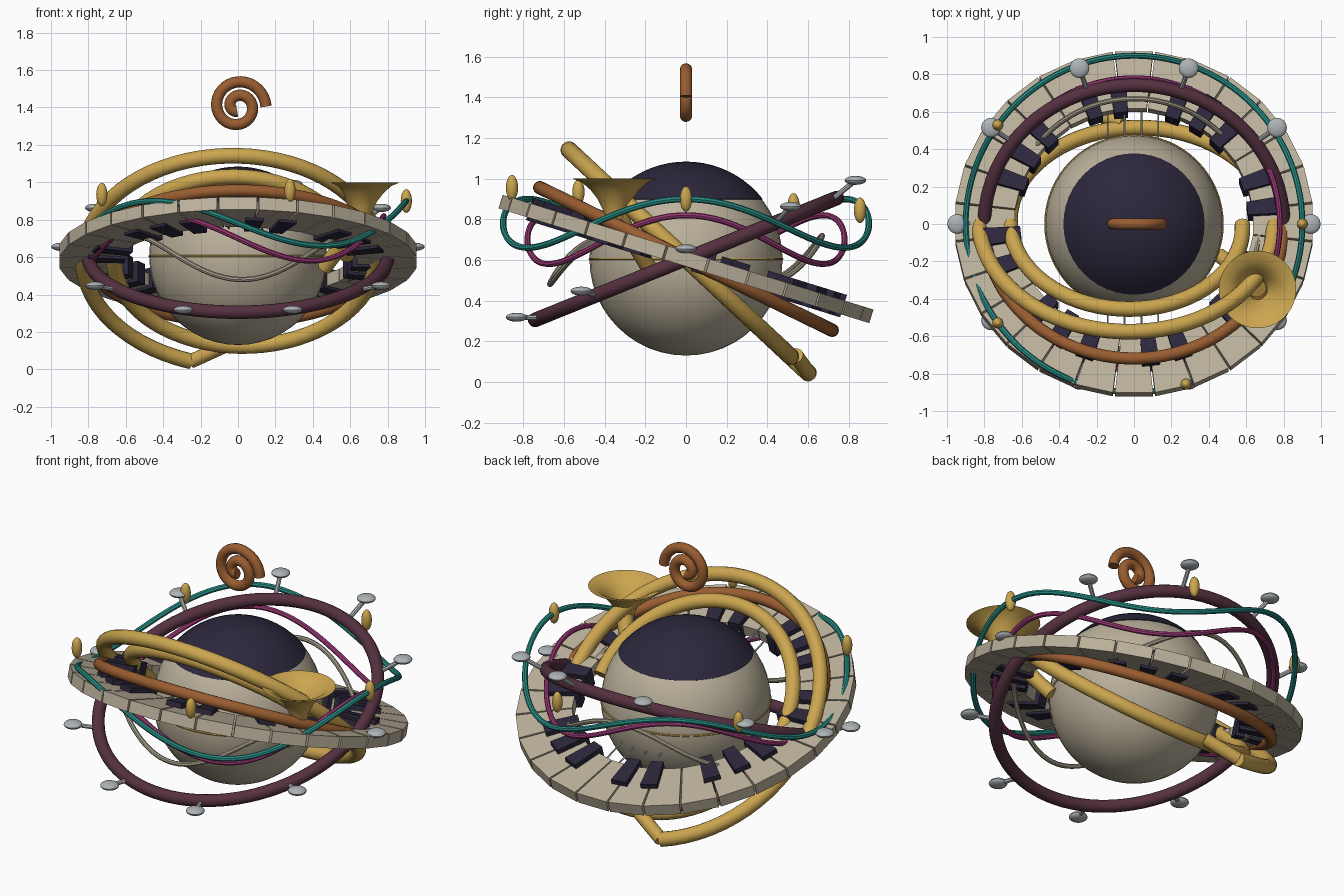
import bpy, bmesh
from math import sin, cos, pi, radians, tau
from mathutils import Vector, Matrix

if "Cube" in bpy.data.objects:
    bpy.data.objects.remove(bpy.data.objects["Cube"])

C = Vector((0, 0, 0.605))


def mat(name, r, g, b):
    m = bpy.data.materials.new(name)
    m.diffuse_color = (r, g, b, 1)
    m.use_nodes = True
    m.node_tree.nodes["Principled BSDF"].inputs["Base Color"].default_value = m.diffuse_color
    return m


IVORY = mat("ivory", 0.50, 0.44, 0.33)
EBONY = mat("ebony", 0.025, 0.02, 0.045)
GOLD = mat("gold", 0.60, 0.38, 0.08)
COPPER = mat("copper", 0.32, 0.11, 0.03)
WINE = mat("wine", 0.09, 0.03, 0.05)
SILVER = mat("silver", 0.42, 0.45, 0.47)
TEAL = mat("teal", 0.02, 0.26, 0.23)
PINK = mat("pink", 0.33, 0.04, 0.18)
SAND = mat("sand", 0.38, 0.34, 0.26)


def finish(bm, name, m, smooth=True):
    bmesh.ops.recalc_face_normals(bm, faces=bm.faces[:])
    me = bpy.data.meshes.new(name)
    bm.to_mesh(me)
    bm.free()
    me.materials.append(m)
    ob = bpy.data.objects.new(name, me)
    bpy.context.collection.objects.link(ob)
    for p in me.polygons:
        p.use_smooth = smooth
    return ob


def add_tube(bm, pts, r, closed=False, sides=12):
    """Sweep a circle along a path, carrying the frame along."""
    pts = [Vector(p) for p in pts]
    n, rings, nrm = len(pts), [], None
    radii = r if isinstance(r, list) else [r] * n
    for i, p in enumerate(pts):
        a = pts[(i - 1) % n] if closed or i else p
        b = pts[(i + 1) % n] if closed or i < n - 1 else p
        t = (b - a).normalized()
        if nrm is None:
            nrm = t.orthogonal()
        nrm = (nrm - t * nrm.dot(t)).normalized()
        bi = t.cross(nrm)
        rings.append([bm.verts.new(p + radii[i] * (nrm * cos(k * tau / sides) + bi * sin(k * tau / sides)))
                      for k in range(sides)])
    # best seam offset for closed paths
    off = 0
    if closed:
        off = min(range(sides), key=lambda o: (rings[0][o].co - rings[-1][0].co).length)
    for i in range(n if closed else n - 1):
        o = off if i == n - 1 else 0
        A, B = rings[i], rings[(i + 1) % n]
        for k in range(sides):
            j = (k + 1) % sides
            bm.faces.new((A[k], A[j], B[(j + o) % sides], B[(k + o) % sides]))
    if not closed:
        bm.faces.new(rings[0])
        bm.faces.new(rings[-1])


def tube(name, pts, r, m, closed=False, sides=12):
    bm = bmesh.new()
    add_tube(bm, pts, r, closed, sides)
    return finish(bm, name, m)


def tilted(r, ang, tilt, h=0.0):
    """Point at polar (r, ang) and height h in a plane tilted about x."""
    return C + Matrix.Rotation(radians(tilt), 3, 'X') @ Vector((r * cos(ang), r * sin(ang), h))


def lathe(name, prof, m, at, segs=48):
    bm = bmesh.new()
    rings = [[bm.verts.new((at[0] + r * cos(k * tau / segs), at[1] + r * sin(k * tau / segs), at[2] + z))
              for k in range(segs)] for r, z in prof]
    for A, B in zip(rings, rings[1:]):
        for k in range(segs):
            j = (k + 1) % segs
            bm.faces.new((A[k], A[j], B[j], B[k]))
    bmesh.ops.remove_doubles(bm, verts=bm.verts[:], dist=1e-5)
    return finish(bm, name, m)


def ellipsoids(name, centres, rx, rz, m):
    bm = bmesh.new()
    for c in centres:
        M = Matrix.Translation(c) @ Matrix.Diagonal((rx, rx, rz, 1))
        bmesh.ops.create_uvsphere(bm, u_segments=16, v_segments=10, radius=1, matrix=M)
    return finish(bm, name, m)


# Central globe, dark cap and thin equator band
bm = bmesh.new()
bmesh.ops.create_uvsphere(bm, u_segments=40, v_segments=24, radius=0.475, matrix=Matrix.Translation(C))
finish(bm, "globe", IVORY)
cap = [(0.479 * sin(a), 0.479 * cos(a)) for a in [radians(52) * i / 10 for i in range(11)]]
lathe("globe_cap", cap + [(0.37, 0.29)], EBONY, C)
tube("equator_band", [C + Vector((0.474 * cos(a), 0.474 * sin(a), 0)) for a in
                      [tau * i / 64 for i in range(64)]], 0.006, GOLD, True, 6)

# Ring of piano keys
KT = -17.2


def key(bm, r0, r1, a0, a1, z0, z1):
    v = [bm.verts.new(tilted(r, a, KT, z)) for z in (z0, z1)
         for r, a in ((r0, a0), (r1, a0), (r1, a1), (r0, a1))]
    for f in ((0, 1, 2, 3), (4, 5, 6, 7), (0, 1, 5, 4), (1, 2, 6, 5), (2, 3, 7, 6), (3, 0, 4, 7)):
        bm.faces.new([v[i] for i in f])


N = 28
whites, blacks = bmesh.new(), bmesh.new()
for i in range(N):
    a = -pi / 2 + i * tau / N
    h = tau / N / 2
    key(whites, 0.64, 0.96, a - h * 0.95, a + h * 0.95, -0.035, 0.035)
    if i % 7 not in (2, 6):
        key(blacks, 0.61, 0.81, a + h - 0.06, a + h + 0.06, -0.05, 0.065)
finish(whites, "white_keys", IVORY, False)
finish(blacks, "black_keys", EBONY, False)

# Thin strings spanning the key ring
bm = bmesh.new()
for x in (-0.14, -0.05, 0.04, 0.13):
    M = Matrix.Rotation(radians(KT), 3, 'X')
    add_tube(bm, [C + M @ Vector((x, y, 0.01)) for y in (-0.68, 0.68)], 0.005, False, 6)
finish(bm, "strings", SILVER)

# Tilted hoops
for name, tilt, m, r in (("wine_hoop", 22, WINE, 0.036), ("copper_hoop", -26, COPPER, 0.033)):
    tube(name, [tilted(0.80, i * tau / 96, tilt) for i in range(96)], r, m, True, 16)

# Silver buttons on stems around the wine hoop
bm = bmesh.new()
spots = []
for i in range(10):
    a = i * tau / 10
    p = tilted(0.945, a, 22) + Vector((0, 0, 0.05))
    spots.append(p)
    add_tube(bm, [tilted(0.81, a, 22), p], 0.013, False, 8)
finish(bm, "button_stems", SILVER)
ellipsoids("buttons", spots, 0.053, 0.022, SILVER)

# Wavy ribbons
for name, R, zm, ph, r, m in (("teal_wave", 0.90, 0.78, 0, 0.016, TEAL),
                              ("pink_wave", 0.78, 0.70, 0, 0.015, PINK),
                              ("sand_wave", 0.67, 0.60, 84, 0.014, SAND)):
    tube(name, [(R * cos(a), R * sin(a), zm + 0.12 * cos(3 * a + radians(ph)))
                for a in [i * tau / 120 for i in range(120)]], r, m, True, 8)
beads = [Vector((0.9 * cos(a), 0.9 * sin(a), 0.9 - 0.058 * sin(a))) for a in [i * tau / 5 for i in range(5)]]
ellipsoids("gold_beads", beads, 0.03, 0.063, GOLD)

# Coiled horn tubing with a bent end
coil = []
for i in range(121):
    d = 613 * i / 120
    coil.append(tilted(0.58 + 0.00046 * d, -radians(d), -43))
tube("horn_coil", coil, 0.042, GOLD, False, 16)
tube("horn_elbow", [coil[-1], (-0.06, 0.54, 0.13)], 0.038, GOLD, False, 16)

# Horn neck and flared bell
tube("horn_neck", [(0.46, -0.17, 0.54), (0.55, -0.24, 0.66), (0.63, -0.31, 0.77), (0.66, -0.345, 0.86)],
     [0.04, 0.042, 0.045, 0.05], GOLD, False, 16)
lathe("horn_bell", [(0.048, 0.80), (0.06, 0.85), (0.085, 0.90), (0.12, 0.945), (0.16, 0.98), (0.207, 1.0),
                    (0.155, 0.985), (0.115, 0.95), (0.08, 0.905), (0.053, 0.85)], GOLD, (0.66, -0.35, 0))

# Scroll floating on top
scroll = []
for i in range(61):
    t = i / 60
    a = t * radians(620)
    r = 0.15 - 0.125 * t
    scroll.append((r * cos(a), 0, 1.405 + r * sin(a)))
tube("scroll", scroll, 0.03, COPPER, False, 16)

# Keep sharp edges crisp on the smooth parts
bpy.ops.object.select_all(action='DESELECT')
for ob in bpy.data.objects:
    if "keys" not in ob.name:
        ob.select_set(True)
        bpy.context.view_layer.objects.active = ob
bpy.ops.object.shade_smooth_by_angle(angle=radians(40))
